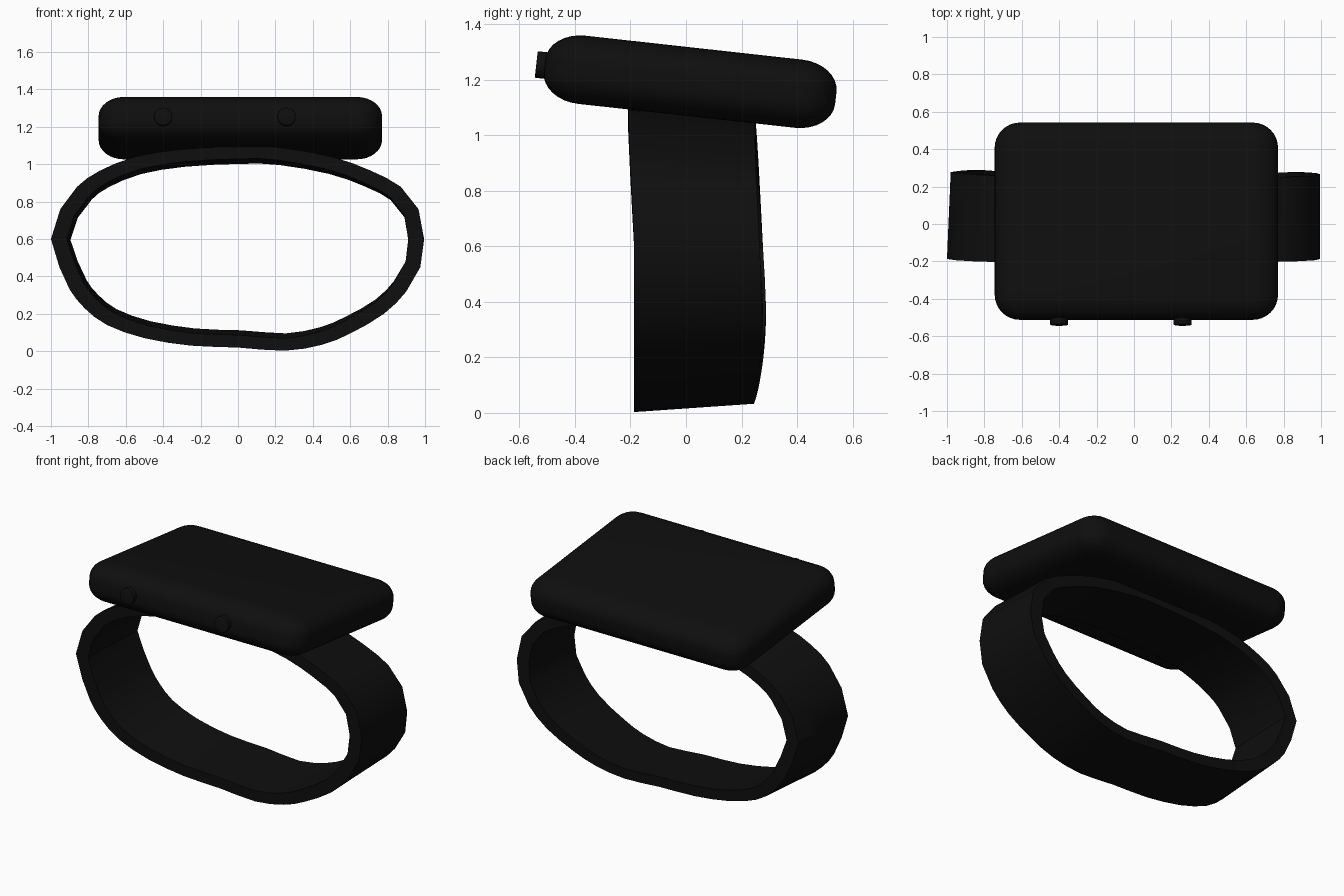
import bpy, bmesh
from math import radians
from mathutils import Matrix, Vector

if "Cube" in bpy.data.objects:
    bpy.data.objects.remove(bpy.data.objects["Cube"])

black = bpy.data.materials.new("black_rubber")
black.diffuse_color = (0.0045, 0.0045, 0.0045, 1)
black.use_nodes = True
black.node_tree.nodes["Principled BSDF"].inputs["Base Color"].default_value = black.diffuse_color

# The case frame is tipped so the screen slopes down towards the back
frame = Matrix.Translation((0.0125, 0.015, 1.193)) @ Matrix.Rotation(radians(-6.3), 4, 'X')


def add_object(name, bm):
    mesh = bpy.data.meshes.new(name)
    bmesh.ops.recalc_face_normals(bm, faces=bm.faces)
    bm.to_mesh(mesh)
    bm.free()
    mesh.materials.append(black)
    obj = bpy.data.objects.new(name, mesh)
    bpy.context.collection.objects.link(obj)
    return obj


def smooth(obj, angle):
    bpy.ops.object.select_all(action='DESELECT')
    obj.select_set(True)
    bpy.context.view_layer.objects.active = obj
    bpy.ops.object.shade_smooth_by_angle(angle=radians(angle))


# Watch case: rounded box, flattened so its edges become elliptical
bm = bmesh.new()
bmesh.ops.create_cube(bm, size=1)
bmesh.ops.scale(bm, vec=(1.515, 1.056, 0.33), verts=bm.verts)
bmesh.ops.bevel(bm, geom=bm.edges[:], offset=0.135, segments=8, profile=0.5, affect='EDGES')
bmesh.ops.scale(bm, vec=(1, 1, 0.247 / 0.33), verts=bm.verts)
case = add_object("watch_case", bm)
case.matrix_world = frame
smooth(case, 40)

# Two push buttons on the front edge
for side, x in (("left", -0.4125), ("right", 0.2475)):
    bm = bmesh.new()
    bmesh.ops.create_cone(bm, cap_ends=True, segments=32, radius1=0.048, radius2=0.048, depth=0.08)
    rims = [e for e in bm.edges if abs(e.verts[0].co.z - e.verts[1].co.z) < 1e-5]
    bmesh.ops.bevel(bm, geom=rims, offset=0.003, segments=2, profile=0.5, affect='EDGES')
    button = add_object(side + "_button", bm)
    button.matrix_world = (frame @ Matrix.Translation((x, -0.518, 0.001))
                           @ Matrix.Rotation(radians(90), 4, 'X'))
    smooth(button, 40)

# Strap outline: coarse at the sides, rounded along the top and bottom
points = [(-1, .6), (-.95, .76), (-.86, .88), (-.74, .965), (-.55, 1.04), (-.3, 1.08),
          (0, 1.095), (.22, 1.09), (.5, 1.04), (.7, .97), (.87, .88), (.965, .76),
          (.995, .6), (.975, .45), (.9, .32), (.78, .2), (.6, .095), (.45, .035),
          (.25, .003), (0, .02), (-.25, .03), (-.5, .07), (-.7, .14), (-.82, .23),
          (-.9, .33), (-.955, .45)]
points = [Vector(p) for p in points]
outline = []
for i, p in enumerate(points):
    p0, p2, p3 = points[i - 1], points[(i + 1) % len(points)], points[(i + 2) % len(points)]
    outline.append(p)
    if abs(p.x + p2.x) < 1.75:
        outline.append((9 * (p + p2) - p0 - p3) / 16)
count = len(outline)


def back_edge(x, z):
    drop = 0.035 * (z - 0.35) / 0.75 if z > 0.35 else 0.037 * ((0.35 - z) / 0.35) ** 2
    return 0.283 - drop - 0.006 * x


# Strap: sweep outer and inner outlines front to back with a slight warp
bm = bmesh.new()
steps = 4
layers = []
for inner in (False, True):
    rings = [[] for _ in range(steps + 1)]
    for i, o in enumerate(outline):
        t = (outline[(i + 1) % count] - outline[i - 1]).normalized()
        thick = 0.066 + 0.019 * abs(t.y)
        p = o + Vector((t.y, -t.x)) * thick if inner else o
        front = -0.187 - 0.022 * max(0, o.y - 0.6) / 0.5
        a = Vector((p.x, front, p.y))
        b = Vector((p.x * 0.99 + 0.01, back_edge(*o), 0.03 + p.y * 0.945))
        for s, ring in enumerate(rings):
            ring.append(bm.verts.new(a.lerp(b, s / steps)))
    layers.append(rings)
loop = layers[0] + layers[1][::-1]
for k, a in enumerate(loop):
    b = loop[(k + 1) % len(loop)]
    for i in range(count):
        j = (i + 1) % count
        bm.faces.new((a[i], a[j], b[j], b[i]))
strap = add_object("strap", bm)
smooth(strap, 35)
